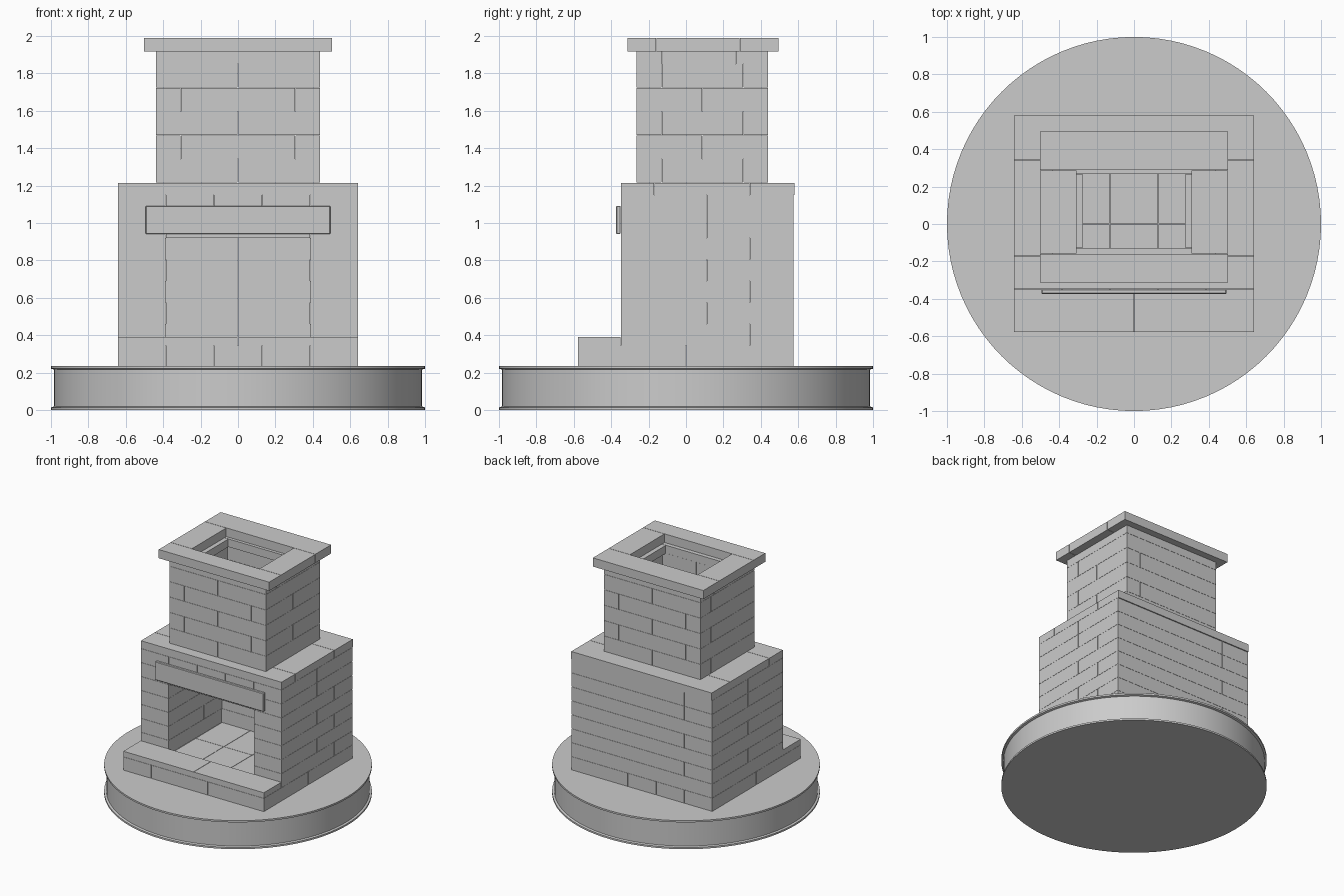
import bpy, bmesh, math
from mathutils import Matrix, Vector

if "Cube" in bpy.data.objects:
    bpy.data.objects.remove(bpy.data.objects["Cube"])

G = 0.0015  # half mortar gap


def make(name, bricks, gap=G):
    """One object from a list of (x0, x1, y0, y1, z0, z1) blocks."""
    bm = bmesh.new()
    for x0, x1, y0, y1, z0, z1 in bricks:
        c = Vector(((x0 + x1) / 2, (y0 + y1) / 2, (z0 + z1) / 2))
        s = (x1 - x0 - 2 * gap, y1 - y0 - 2 * gap, z1 - z0 - gap, 1)
        bmesh.ops.create_cube(bm, size=1, matrix=Matrix.Translation(c) @ Matrix.Diagonal(s))
    return finish(name, bm)


def finish(name, bm):
    me = bpy.data.meshes.new(name)
    bm.to_mesh(me)
    bm.free()
    ob = bpy.data.objects.new(name, me)
    bpy.context.collection.objects.link(ob)
    return ob


def run_x(cuts, y0, y1, z0, z1):
    return [(a, b, y0, y1, z0, z1) for a, b in zip(cuts, cuts[1:])]


def run_y(cuts, x0, x1, z0, z1):
    """Side wall run, mirrored to both sides."""
    r = [(x0, x1, a, b, z0, z1) for a, b in zip(cuts, cuts[1:])]
    return r + [(-x1, -x0, a, b, z0, z1) for a, b in zip(cuts, cuts[1:])]


# Round plinth with a lip at top and bottom
profile = [(0, 0), (1, 0), (1, .014), (.984, .019), (.984, .216), (1, .221), (1, .235), (0, .235)]
bm = bmesh.new()
vs = [bm.verts.new((r, 0, z)) for r, z in profile]
es = [bm.edges.new(p) for p in zip(vs, vs[1:])]
bmesh.ops.spin(bm, geom=vs + es, cent=(0, 0, 0), axis=(0, 0, 1), angle=math.tau, steps=96)
bmesh.ops.remove_doubles(bm, verts=bm.verts, dist=1e-4)
bmesh.ops.recalc_face_normals(bm, faces=bm.faces)
plinth = finish("round_plinth", bm)
bpy.context.view_layer.objects.active = plinth
plinth.select_set(True)
bpy.ops.object.shade_smooth_by_angle(angle=math.radians(30))

# Foundation course, also the firebox floor
W, F, B = .642, -.35, .575
T, BI = .387, .34          # inner faces of the side and back walls
cols = [-W, -T, -.129, .129, T, W]
make("foundation_course", run_x(cols, -.58, 0, .235, .345) + run_x(cols, 0, B, .235, .345))

# Hearth slabs
make("hearth", run_x([-W, 0, W], -.58, F, .345, .392))

# Firebox walls, alternating corner bond
H = .115
sides, back = [], []
for i in range(7):
    z0, z1 = .345 + i * H, .345 + (i + 1) * H
    if i in (0, 2, 4):
        back += run_x([-W, 0, W], BI, B, z0, z1)
        sides += run_y([F, BI], T, W, z0, z1)
    else:
        back += run_x([-T, 0, T], BI, B, z0, z1)
        sides += run_y([F, .11, B], T, W, z0, z1)
make("firebox_sides", sides)
make("firebox_back", back)

# Lintel and the bricks above it
make("lintel", [(-T, T, F, -.17, .92, 1.035)])
make("brick_row_over_lintel", run_x([-T, -.129, .129, T], F, -.17, 1.035, 1.15))

# Mantel board with softened front edges
mantel = make("mantel_board", [(-.494, .494, -.374, F, .94, 1.092)], 0)
bev = mantel.modifiers.new("soft_edge", 'BEVEL')
bev.width, bev.segments = .004, 1

# Shoulder slabs on the firebox
make("shoulder_slabs", [(-W, W, F, -.17, 1.15, 1.215), (-W, W, BI, .582, 1.15, 1.215)]
     + run_y([-.17, BI], T - .05, W, 1.15, 1.215))

# Chimney courses, alternating corner bond
CX, CF, CB, CT = .44, -.265, .44, .135
chimney = []
step = (1.85 - 1.215) / 5
for i in range(5):
    z0, z1 = 1.215 + i * step, 1.215 + (i + 1) * step
    xs = [-CX, 0, CX] if i % 2 == 0 else [CT - CX, CX - CT]
    ys = [CF + CT, CB - CT] if i % 2 == 0 else [CF, .0875, CB]
    chimney += run_x(xs, CF, CF + CT, z0, z1) + run_x(xs, CB - CT, CB, z0, z1)
    chimney += run_y(ys, CX - CT, CX, z0, z1)
make("chimney_stack", chimney)

# Collar under the cap, slightly narrower inside
make("chimney_collar", [(-CX, CX, CF, -.128, 1.85, 1.917), (-CX, CX, .265, CB, 1.85, 1.917)]
     + run_y([-.128, .265], .272, CX, 1.85, 1.917))

# Overhanging cap slabs
make("chimney_cap", [(-.505, .505, -.315, -.16, 1.917, 1.99), (-.505, .505, .288, .495, 1.917, 1.99)]
     + run_y([-.16, .288], .307, .505, 1.917, 1.99))
